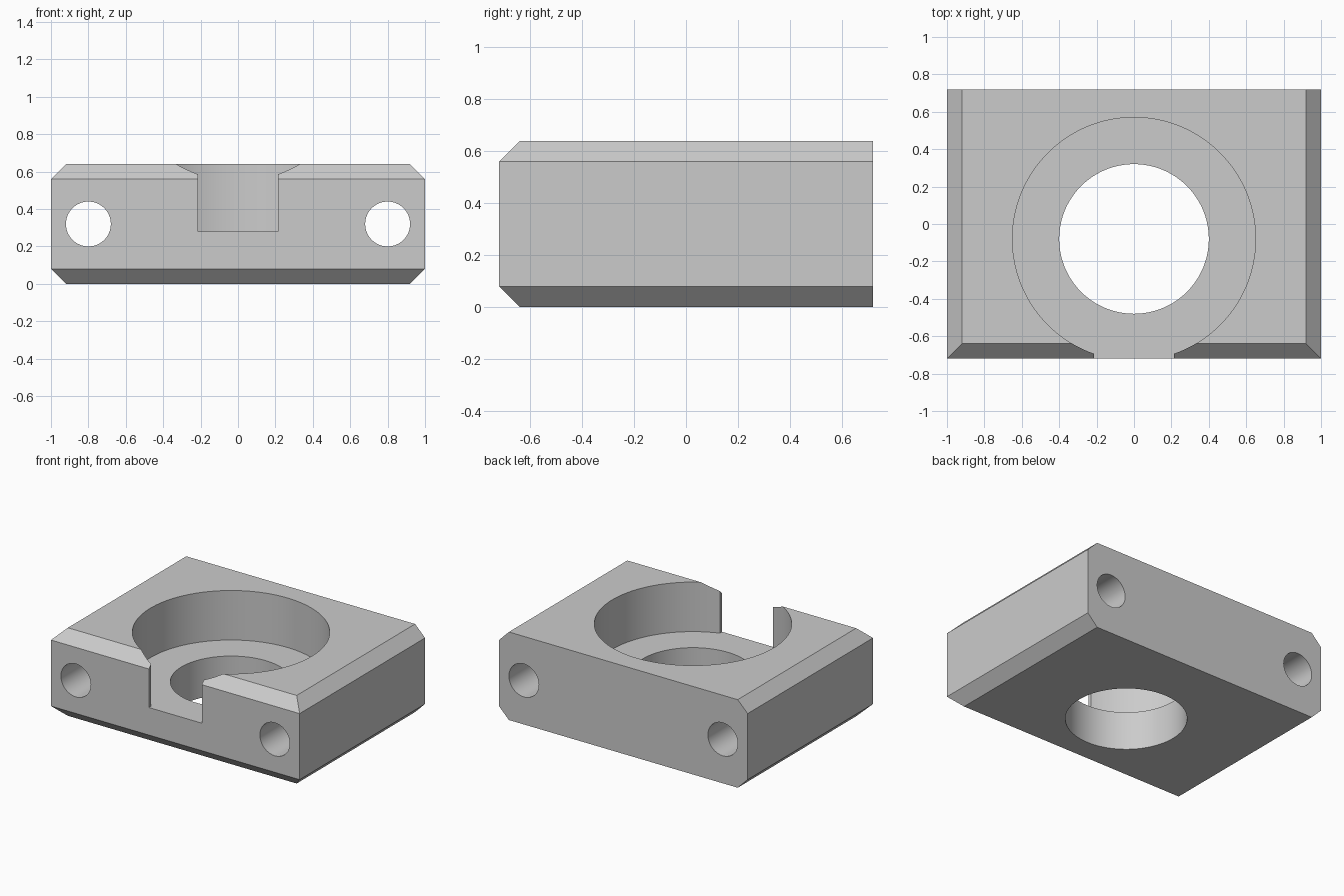
import bpy, bmesh, math
from mathutils import Matrix

cube = bpy.data.objects.get("Cube")
if cube:
    bpy.data.objects.remove(cube, do_unlink=True)

LENGTH, DEPTH, HEIGHT, CHAMFER = 2.0, 1.44, 0.64, 0.08
CENTRE_Y, FLOOR_Z = -0.08, 0.28

grey = bpy.data.materials.new("light grey")
grey.use_nodes = True
colour = (0.6, 0.6, 0.6, 1)
grey.diffuse_color = colour
grey.node_tree.nodes["Principled BSDF"].inputs["Base Color"].default_value = colour


def make_object(name, bm):
    bmesh.ops.recalc_face_normals(bm, faces=bm.faces)
    mesh = bpy.data.meshes.new(name)
    bm.to_mesh(mesh)
    bm.free()
    mesh.materials.append(grey)
    obj = bpy.data.objects.new(name, mesh)
    bpy.context.collection.objects.link(obj)
    return obj


def cylinder(name, radius, length, centre, segments, along_y=False):
    bm = bmesh.new()
    turn = Matrix.Rotation(math.pi / 2, 4, 'X') if along_y else Matrix()
    bmesh.ops.create_cone(bm, cap_ends=True, segments=segments, radius1=radius,
                          radius2=radius, depth=length,
                          matrix=Matrix.Translation(centre) @ turn)
    return make_object(name, bm)


def box(name, size, centre):
    bm = bmesh.new()
    bmesh.ops.create_cube(bm, size=1, matrix=Matrix.Translation(centre) @ Matrix.Diagonal((*size, 1)))
    return make_object(name, bm)


# Block, chamfered top and bottom on the front and both ends
bm = bmesh.new()
rings = []
for z, inset in ((0, CHAMFER), (CHAMFER, 0), (HEIGHT - CHAMFER, 0), (HEIGHT, CHAMFER)):
    x, front, back = LENGTH / 2 - inset, -DEPTH / 2 + inset, DEPTH / 2
    rings.append([bm.verts.new(p) for p in
                  ((-x, front, z), (x, front, z), (x, back, z), (-x, back, z))])
for low, high in zip(rings, rings[1:]):
    for i in (0, 1, 3):
        j = (i + 1) % 4
        bm.faces.new((low[i], low[j], high[j], high[i]))
# The flat back is a single face
bm.faces.new([r[2] for r in rings] + [r[3] for r in reversed(rings)])
bm.faces.new(rings[0])
bm.faces.new(rings[-1])
block = make_object("mounting_block", bm)

# Round recess, front slot, through bore and two mounting holes
cutters = [
    cylinder("recess_cutter", 0.65, 1, (0, CENTRE_Y, FLOOR_Z + 0.5), 128),
    box("slot_cutter", (0.426, 0.3, 1), (0, -0.7, FLOOR_Z + 0.5)),
    cylinder("bore_cutter", 0.4, 1, (0, CENTRE_Y, 0), 128),
]
for side in (-1, 1):
    cutters.append(cylinder("hole_cutter", 0.12, 2, (side * 0.8, 0, HEIGHT / 2), 64, True))

bpy.ops.object.select_all(action='DESELECT')
block.select_set(True)
bpy.context.view_layer.objects.active = block
for cutter in cutters:
    cutter.hide_render = True
    mod = block.modifiers.new("cut", 'BOOLEAN')
    mod.operation = 'DIFFERENCE'
    mod.solver = 'EXACT'
    mod.object = cutter
    bpy.ops.object.modifier_apply(modifier=mod.name)
    bpy.data.objects.remove(cutter, do_unlink=True)

bpy.ops.object.shade_smooth_by_angle(angle=math.radians(25))
